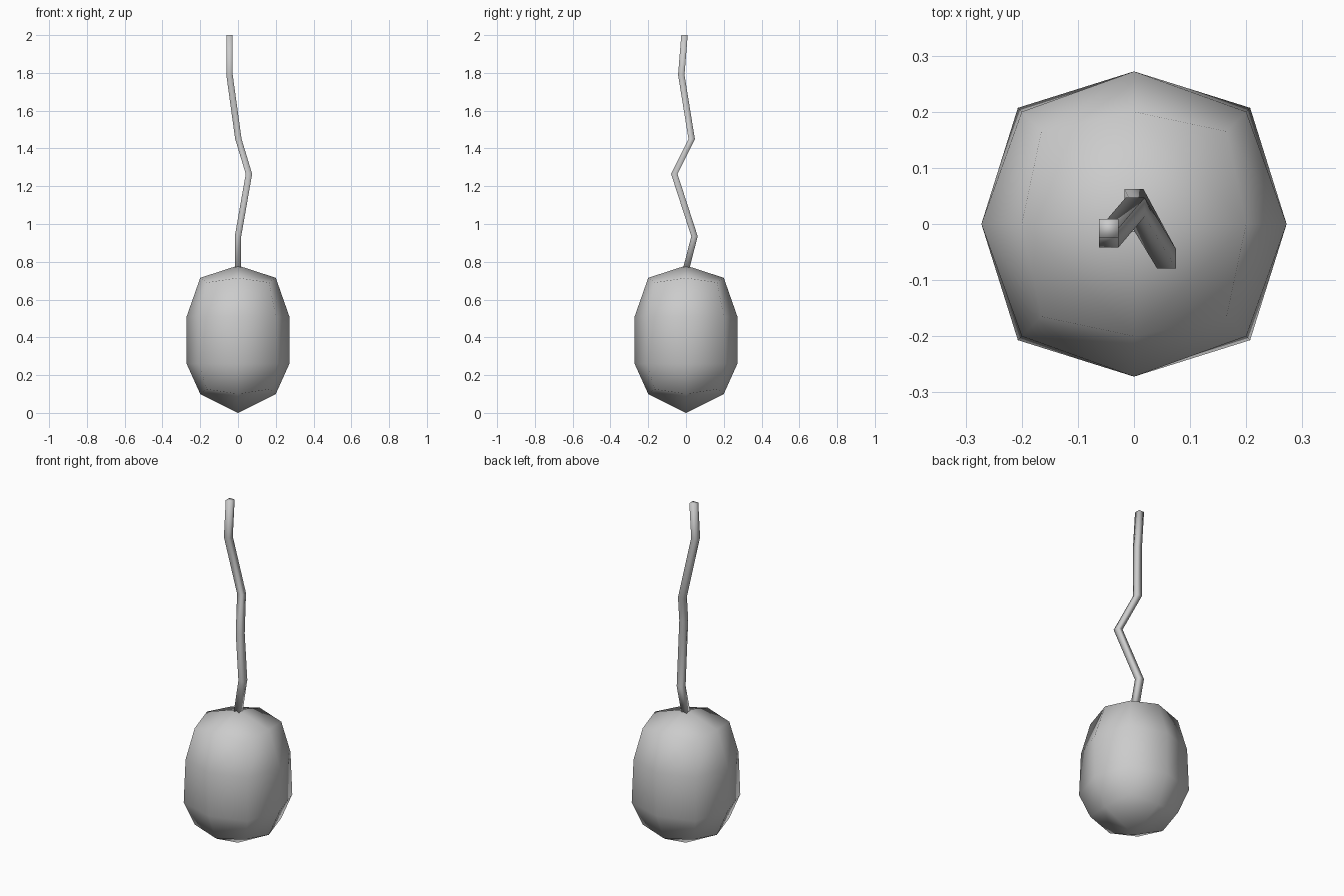
import bpy, bmesh

if "Cube" in bpy.data.objects:
    bpy.data.objects.remove(bpy.data.objects["Cube"])


def build(name, rings, bottom=None, top=None):
    """Skin a stack of closed rings; close each end with a pole or a flat cap."""
    bm = bmesh.new()
    loops = [[bm.verts.new(p) for p in ring] for ring in rings]
    n = len(loops[0])
    for a, b in zip(loops, loops[1:]):
        for i in range(n):
            j = (i + 1) % n
            bm.faces.new((a[i], a[j], b[j], b[i]))
    for loop, pole in ((loops[0], bottom), (loops[-1], top)):
        if pole is None:
            bm.faces.new(loop)
        else:
            # quads around the pole, as on a once-divided box
            p = bm.verts.new(pole)
            for i in range(0, n, 2):
                bm.faces.new((loop[i], loop[i + 1], loop[(i + 2) % n], p))
    bmesh.ops.recalc_face_normals(bm, faces=bm.faces)
    me = bpy.data.meshes.new(name)
    bm.to_mesh(me)
    bm.free()
    for f in me.polygons:
        f.use_smooth = True
    ob = bpy.data.objects.new(name, me)
    bpy.context.collection.objects.link(ob)
    return ob


def octagon(side, z_side, corner, z_corner):
    s, c = side, corner
    flat = [(s, 0), (c, c), (0, s), (-c, c), (-s, 0), (-c, -c), (0, -s), (c, -c)]
    return [(x, y, z_corner if i % 2 else z_side) for i, (x, y) in enumerate(flat)]


# Balloon body: rounded box with eight sides
build("balloon", [
    octagon(0.2, 0.10, 0.165, 0.125),
    octagon(0.272, 0.26, 0.207, 0.26),
    octagon(0.272, 0.51, 0.20, 0.51),
    octagon(0.2, 0.715, 0.165, 0.69),
], bottom=(0, 0, 0), top=(0, 0, 0.78))

# Kinked string: square section swept up through the bends
path = [(0, 0, 0.76), (0, 0.045, 0.935), (0.058, -0.062, 1.265),
        (0.002, 0.03, 1.45), (-0.045, -0.025, 1.79), (-0.045, -0.008, 2.0)]
h = 0.017
build("string", [[(x + a * h, y + b * h, z)
                  for a, b in ((1, 1), (-1, 1), (-1, -1), (1, -1))]
                 for x, y, z in path])
